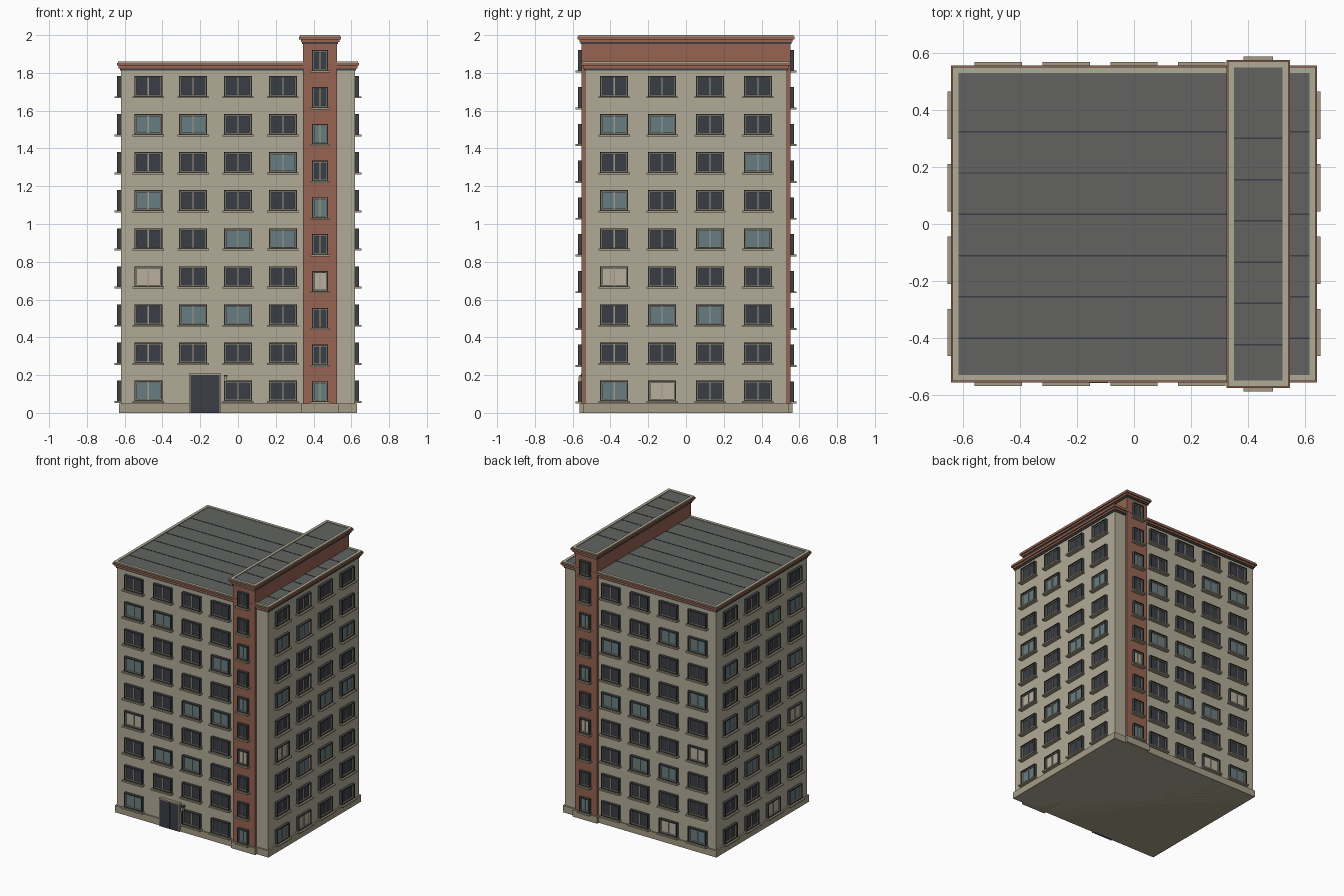
import bpy, bmesh
from mathutils import Matrix, Vector

if "Cube" in bpy.data.objects:
    bpy.data.objects.remove(bpy.data.objects["Cube"])

def material(name, rgb):
    m = bpy.data.materials.new(name)
    m.diffuse_color = (*rgb, 1)
    m.use_nodes = True
    m.node_tree.nodes["Principled BSDF"].inputs["Base Color"].default_value = m.diffuse_color
    return m

WALL = material("beige wall", (0.434, 0.402, 0.305))
TRIM = material("tan trim", (0.376, 0.335, 0.245))
BRICK = material("red brick", (0.305, 0.127, 0.084))
ROOF = material("grey roof", (0.122, 0.127, 0.117))
DARK = material("dark trim", (0.048, 0.051, 0.054))
GLASS = material("dark glass", (0.042, 0.048, 0.061))
BLUE = material("blue glass", (0.138, 0.205, 0.223))
CREAM = material("cream blind", (0.480, 0.435, 0.345))

parts = {}

def box(name, mat, x0, x1, y0, y1, z0, z1):
    """Add a box to the named part."""
    if name not in parts:
        parts[name] = (bmesh.new(), mat)
    lo = Vector((min(x0, x1), min(y0, y1), min(z0, z1)))
    hi = Vector((max(x0, x1), max(y0, y1), max(z0, z1)))
    bmesh.ops.create_cube(parts[name][0], size=1,
                          matrix=Matrix.Translation((lo + hi) / 2) @ Matrix.Diagonal((*(hi - lo), 1)))

def block(name, mat, cx, hx, hy, z0, z1):
    box(name, mat, cx - hx, cx + hx, -hy, hy, z0, z1)

def side_box(side, wall, name, mat, u0, u1, d0, d1, z0, z1):
    """Box on a facade: u runs along the wall, d is distance out from it."""
    axis, sign = side
    a, b = sign * (wall + d0), sign * (wall + d1)
    if axis == 'y':
        box(name, mat, u0, u1, a, b, z0, z1)
    else:
        box(name, mat, a, b, u0, u1, z0, z1)

def frame(side, wall, name, mat, u, z, hw, hh, t, d):
    """Rectangular border made of four bars."""
    for s in (-1, 1):
        side_box(side, wall, name, mat, u + s * hw, u + s * (hw - t), 0, d, z - hh, z + hh)
        side_box(side, wall, name, mat, u - hw + t, u + hw - t, 0, d, z + s * hh, z + s * (hh - t))

PANES = {'D': ("dark_panes", GLASS), 'L': ("blue_panes", BLUE), 'C': ("blind_panes", CREAM)}

def window(side, wall, u, z, hw, kind, prefix):
    hh = 0.055
    frame(side, wall, prefix + "_window_surrounds", DARK, u, z, hw, hh, 0.007, 0.02)
    frame(side, wall, prefix + "_window_frames", TRIM, u, z, hw - 0.007, hh - 0.007, 0.005, 0.014)
    name, mat = PANES[kind]
    side_box(side, wall, name, mat, u - hw + 0.01, u + hw - 0.01, 0, 0.006, z - hh + 0.01, z + hh - 0.01)
    side_box(side, wall, prefix + "_mullions", TRIM, u - 0.003, u + 0.003, 0.004, 0.012, z - hh + 0.01, z + hh - 0.01)
    side_box(side, wall, prefix + "_sills", TRIM, u - hw - 0.009, u + hw + 0.009, 0, 0.033, z - hh - 0.008, z - hh + 0.002)

def roof_top(prefix, cx, hx, hy, top, seam0):
    """Stepped cornice, coping ring, roof deck and seams."""
    block(prefix + "_dark_band", DARK, cx, hx + 0.005, hy + 0.005, top - 0.048, top - 0.036)
    block(prefix + "_cornice", BRICK, cx, hx + 0.012, hy + 0.012, top - 0.036, top - 0.022)
    block(prefix + "_cornice", BRICK, cx, hx + 0.021, hy + 0.021, top - 0.022, top - 0.008)
    o, i = 0.016, -0.005
    for s in (-1, 1):
        box(prefix + "_coping", WALL, cx + s * (hx + o), cx + s * (hx + i), -hy - o, hy + o, top - 0.01, top)
        box(prefix + "_coping", WALL, cx - hx - i, cx + hx + i, s * (hy + o), s * (hy + i), top - 0.01, top)
    block(prefix + "_roof_deck", ROOF, cx, hx + i, hy + i, top - 0.01, top - 0.005)
    for k in range(6):
        y = seam0 - k * 0.1445
        box(prefix + "_roof_seams", GLASS, cx - hx - i, cx + hx + i, y - 0.0025, y + 0.0025, top - 0.006, top - 0.003)

HX, HY = 0.62, 0.534            # main block half sizes
TX, THX, THY = 0.435, 0.09, 0.553   # stair tower

# Main block and tower
block("main_walls", WALL, 0, HX, HY, 0, 1.82)
block("main_plinth", TRIM, 0, 0.63, 0.544, 0, 0.05)
block("tower_walls", BRICK, TX, THX, THY, 0.001, 1.96)
block("tower_plinth", TRIM, TX, THX + 0.01, THY + 0.01, 0, 0.05)
roof_top("main", 0, HX, HY, 1.86, 0.323)
roof_top("tower", TX, THX, THY, 2.0, 0.300)

# Main windows, floor by floor from the ground
FLOORS = ["LCDD", "DDDD", "DLLD", "CDDD", "DDLL", "LDDD", "DDDL", "LLDD", "DDDD"]
FRONT, BACK, LEFT, RIGHT = ('y', -1), ('y', 1), ('x', -1), ('x', 1)
for f, row in enumerate(FLOORS):
    z = 0.116 + f * 0.2016
    for c, kind in enumerate(row):
        for side in (FRONT, BACK):
            if side == FRONT and f == 0 and c == 1:
                continue                      # entrance takes this bay
            window(side, HY, -0.475 + c * 0.2375, z, 0.074, kind, "main")
        for side in (LEFT, RIGHT):
            window(side, HX, -0.38 + c * 0.2535, z, 0.074, kind, "main")

# Tower windows from the ground
for f, kind in enumerate("LDDCDLDLDD"):
    for side in (FRONT, BACK):
        window(side, THY, TX, 0.112 + f * 0.1948, 0.042, kind, "tower")

# Entrance door
DX = -0.175
side_box(FRONT, HY, "door_leaves", GLASS, DX - 0.078, DX + 0.078, 0, 0.018, 0, 0.2)
side_box(FRONT, HY, "door_frame", TRIM, DX - 0.084, DX + 0.084, 0, 0.022, 0.2, 0.208)
for s in (-1, 1):
    side_box(FRONT, HY, "door_frame", TRIM, DX + s * 0.084, DX + s * 0.077, 0, 0.022, 0, 0.2)
side_box(FRONT, HY, "door_joint", DARK, DX - 0.002, DX + 0.002, 0, 0.02, 0, 0.2)

# Wall lamp beside the door
side_box(FRONT, HY, "lamp_bracket", DARK, -0.075, -0.055, 0, 0.03, 0.193, 0.2)
side_box(FRONT, HY, "lamp_shade", TRIM, -0.073, -0.057, 0.012, 0.034, 0.165, 0.193)

# Turn collected parts into objects
for name, (bm, mat) in parts.items():
    me = bpy.data.meshes.new(name)
    bm.to_mesh(me)
    bm.free()
    me.materials.append(mat)
    bpy.context.collection.objects.link(bpy.data.objects.new(name, me))
